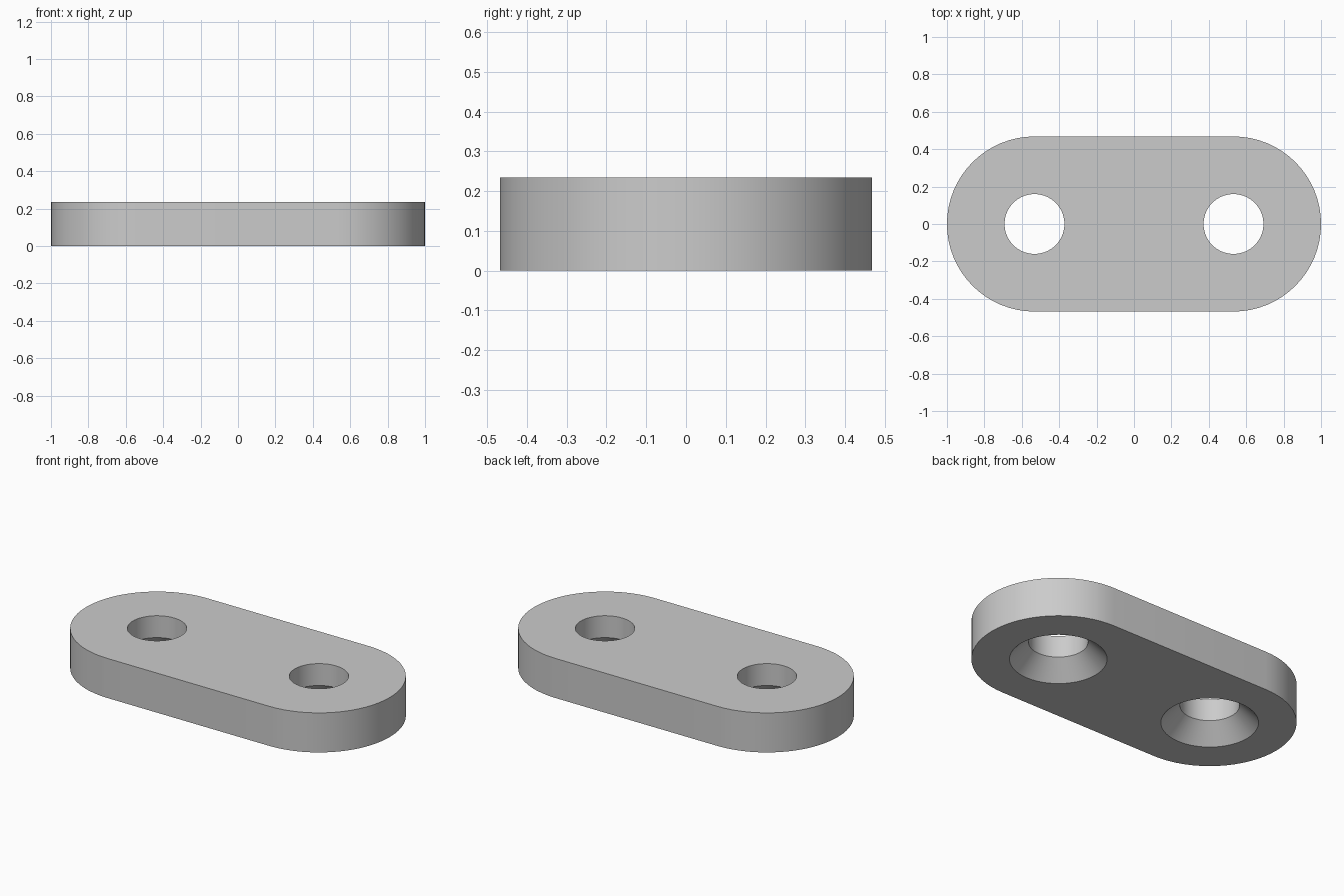
import bpy, bmesh
from math import pi, cos, sin, radians

cube = bpy.data.objects.get("Cube")
if cube:
    bpy.data.objects.remove(cube, do_unlink=True)

HEIGHT = 0.235
END_RADIUS = 0.468
HOLE_X = 1 - END_RADIUS
HOLE_RADIUS = 0.16
SINK_RADIUS = 0.263
SINK_DEPTH = 0.105
SEGMENTS = 64

grey = bpy.data.materials.new("plain grey")
grey.use_nodes = True
colour = (0.6, 0.6, 0.6, 1)
grey.diffuse_color = colour
grey.node_tree.nodes["Principled BSDF"].inputs["Base Color"].default_value = colour


def make_object(name, bm):
    bmesh.ops.recalc_face_normals(bm, faces=bm.faces)
    mesh = bpy.data.meshes.new(name)
    bm.to_mesh(mesh)
    bm.free()
    mesh.materials.append(grey)
    obj = bpy.data.objects.new(name, mesh)
    bpy.context.collection.objects.link(obj)
    return obj


def circle(radius, x, z):
    angles = [2 * pi * i / SEGMENTS for i in range(SEGMENTS)]
    return [(x + radius * cos(a), radius * sin(a), z) for a in angles]


def loft(name, rings):
    """Skin a stack of equal rings and cap both ends."""
    bm = bmesh.new()
    loops = [[bm.verts.new(p) for p in ring] for ring in rings]
    for low, high in zip(loops, loops[1:]):
        for i in range(len(low)):
            j = (i + 1) % len(low)
            bm.faces.new((low[i], low[j], high[j], high[i]))
    bm.faces.new(loops[0])
    bm.faces.new(loops[-1])
    return make_object(name, bm)


# Plate with two rounded ends
def plate_outline(z):
    points = []
    for centre, start in ((HOLE_X, -pi / 2), (-HOLE_X, pi / 2)):
        for i in range(SEGMENTS // 2 + 1):
            a = start + 2 * pi * i / SEGMENTS
            points.append((centre + END_RADIUS * cos(a), END_RADIUS * sin(a), z))
    return points


plate = loft("plate", [plate_outline(0), plate_outline(HEIGHT)])

# Through holes, countersunk from the underside
margin = 0.05
for side in (-1, 1):
    x = side * HOLE_X
    cutter = loft("hole_cutter", [
        circle(SINK_RADIUS, x, -margin),
        circle(SINK_RADIUS, x, 0),
        circle(HOLE_RADIUS, x, SINK_DEPTH),
        circle(HOLE_RADIUS, x, HEIGHT + margin),
    ])
    cutter.hide_render = True
    cut = plate.modifiers.new("hole", "BOOLEAN")
    cut.operation = "DIFFERENCE"
    cut.solver = "EXACT"
    cut.object = cutter
    bpy.context.view_layer.objects.active = plate
    bpy.ops.object.modifier_apply(modifier=cut.name)
    bpy.data.objects.remove(cutter, do_unlink=True)

# Smooth round walls with crisp rims
bpy.ops.object.select_all(action="DESELECT")
plate.select_set(True)
bpy.context.view_layer.objects.active = plate
bpy.ops.object.shade_smooth_by_angle(angle=radians(30))
